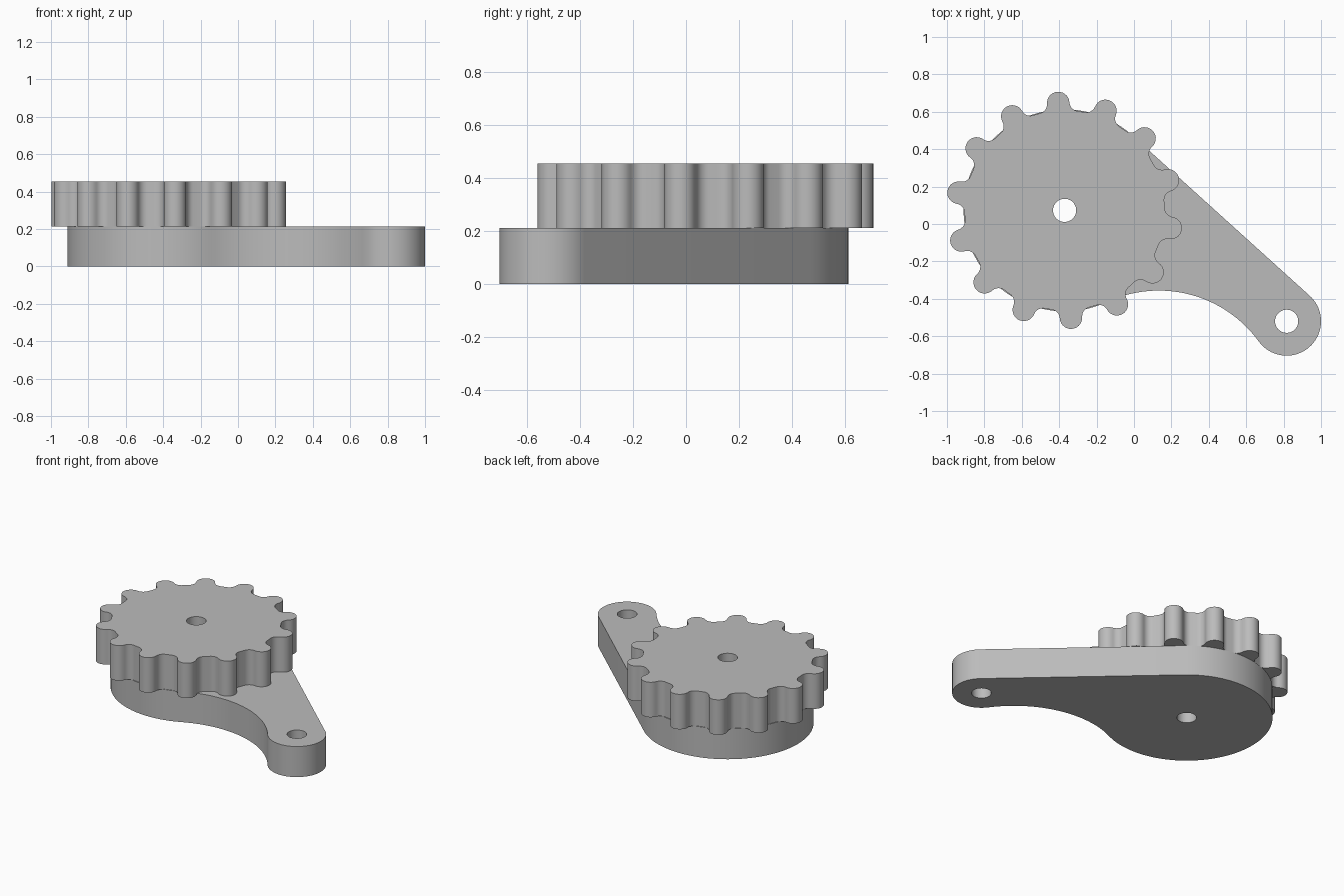
import bpy, bmesh
from math import pi, tau, sin, cos, acos, atan2, radians
from mathutils import Vector

if "Cube" in bpy.data.objects:
    bpy.data.objects.remove(bpy.data.objects["Cube"])

grey = bpy.data.materials.new("plain grey")
grey.use_nodes = True
grey.diffuse_color = (0.5, 0.5, 0.5, 1)
grey.node_tree.nodes["Principled BSDF"].inputs["Base Color"].default_value = (0.5, 0.5, 0.5, 1)


def arc(centre, radius, start, end, steps):
    """Points from angle start to angle end, in either direction."""
    angles = [start + (end - start) * i / steps for i in range(steps + 1)]
    return [centre + radius * Vector((cos(a), sin(a))) for a in angles]


def heading(a, b):
    return atan2(b.y - a.y, b.x - a.x)


def fillet_centre(a, ra, b, rb, fillet):
    """Centre of a circle touching two circles, to the right of a -> b."""
    da, db, d = ra + fillet, rb + fillet, (b - a).length
    turn = acos((da * da + d * d - db * db) / (2 * da * d))
    angle = heading(a, b) - turn
    return a + da * Vector((cos(angle), sin(angle)))


def plate(name, outline, holes, bottom, top):
    """Flat plate with round holes, extruded upwards."""
    bm = bmesh.new()
    for loop in [outline] + [arc(h, HOLE, 0, tau, 40)[:-1] for h in holes]:
        verts = [bm.verts.new((p.x, p.y, bottom)) for p in loop]
        for i, v in enumerate(verts):
            bm.edges.new((verts[i - 1], v))
    bmesh.ops.triangle_fill(bm, edges=bm.edges[:], use_beauty=True)
    lifted = bmesh.ops.extrude_face_region(bm, geom=bm.faces[:], use_keep_orig=True)["geom"]
    bmesh.ops.translate(bm, vec=(0, 0, top - bottom),
                        verts=[v for v in lifted if isinstance(v, bmesh.types.BMVert)])
    bmesh.ops.recalc_face_normals(bm, faces=bm.faces[:])
    mesh = bpy.data.meshes.new(name)
    bm.to_mesh(mesh)
    bm.free()
    mesh.materials.append(grey)
    obj = bpy.data.objects.new(name, mesh)
    bpy.context.collection.objects.link(obj)
    bpy.ops.object.select_all(action='DESELECT')
    obj.select_set(True)
    bpy.context.view_layer.objects.active = obj
    bpy.ops.object.shade_smooth_by_angle(angle=radians(30))


HOLE = 0.062
ARM_TOP, GEAR_TOP = 0.212, 0.455
hub, tip = Vector((-0.371, 0.073)), Vector((0.816, -0.52))
HUB_R, TIP_R, WAIST_R = 0.54, 0.184, 0.66

# Arm: round hub, hollow waist, round tip and one straight tangent side
waist = fillet_centre(hub, HUB_R, tip, TIP_R, WAIST_R)
side = heading(hub, tip) + acos((HUB_R - TIP_R) / (tip - hub).length)
outline = arc(hub, HUB_R, side, heading(hub, waist) + tau, 64)
outline += arc(waist, WAIST_R, heading(waist, hub), heading(waist, tip), 32)[1:-1]
outline += arc(tip, TIP_R, heading(tip, waist), side, 40)
plate("arm", outline, [hub, tip], 0, ARM_TOP)

# Gear: rounded teeth joined to the root circle by fillets
TEETH, ROOT, PITCH, TOOTH_R, FILLET = 14, 0.535, 0.575, 0.06, 0.05
origin, tooth = Vector((0, 0)), Vector((PITCH, 0))
hollow = fillet_centre(origin, ROOT, tooth, TOOTH_R, FILLET)
lower = arc(hollow, FILLET, heading(hollow, origin) % tau, heading(hollow, tooth), 8)
crown = arc(tooth, TOOTH_R, heading(tooth, hollow), -heading(tooth, hollow), 14)
upper = [Vector((p.x, -p.y)) for p in reversed(lower)]
profile = lower + crown[1:-1] + upper

outline = []
for i in range(TEETH):
    a = radians(93.4) + i * tau / TEETH
    outline += [hub + Vector((p.x * cos(a) - p.y * sin(a), p.x * sin(a) + p.y * cos(a)))
                for p in profile]
plate("gear", outline, [hub], ARM_TOP, GEAR_TOP)
